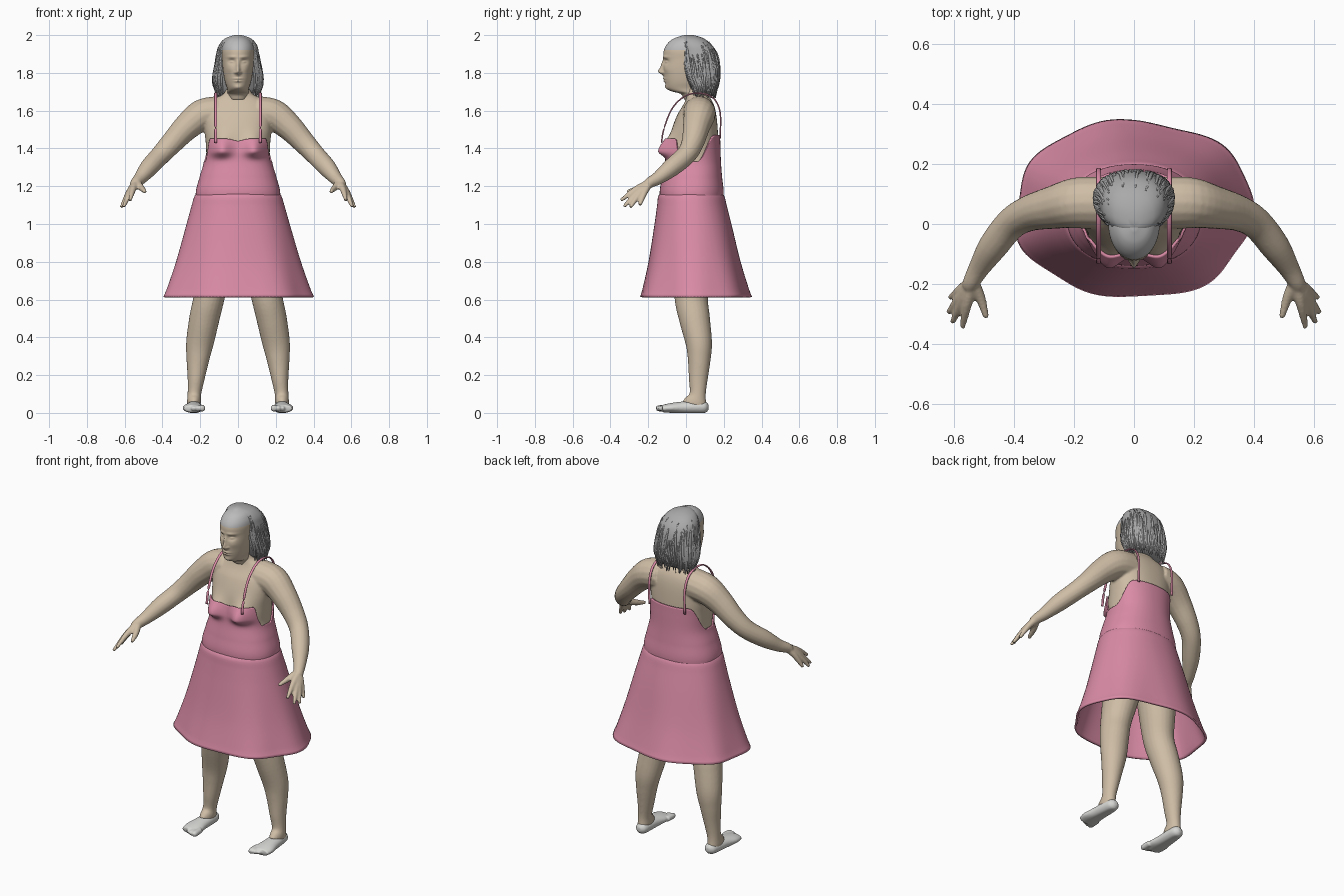
import bpy, bmesh, math, random
from mathutils import Vector

random.seed(4)
if "Cube" in bpy.data.objects:
    bpy.data.objects.remove(bpy.data.objects["Cube"])


def material(name, rgb):
    m = bpy.data.materials.new(name)
    m.use_nodes = True
    m.diffuse_color = (*rgb, 1)
    b = m.node_tree.nodes["Principled BSDF"]
    b.inputs["Base Color"].default_value = (*rgb, 1)
    b.inputs["Roughness"].default_value = 0.8
    return m


SKIN = material("skin", (0.62, 0.51, 0.38))
PINK = material("pink cloth", (0.70, 0.26, 0.38))
HAIR = material("grey hair", (0.40, 0.40, 0.40))
SCALP = material("light grey scalp", (0.50, 0.50, 0.50))
FOOT = material("pale grey feet", (0.68, 0.68, 0.66))


def at(table, u):
    """Smooth interpolation of table rows, keyed by their first column."""
    n = len(table)
    i = max(0, min(n - 2, sum(r[0] <= u for r in table) - 1))
    p, q = table[i], table[i + 1]
    o, r = table[max(i - 1, 0)], table[min(i + 2, n - 1)]
    h = q[0] - p[0]
    t = max(0, min(1, (u - p[0]) / h))
    out = []
    for k in range(1, len(p)):
        m0 = (q[k] - o[k]) / (q[0] - o[0]) * h
        m1 = (r[k] - p[k]) / (r[0] - p[0]) * h
        d = q[k] - p[k]
        out.append(p[k] + t * (m0 + t * (3 * d - 2 * m0 - m1 + t * (m0 + m1 - 2 * d))))
    return out


def section(table, z, a, n=2.0):
    """Point on a rounded cross-section; rows are z, half width, front y, back y."""
    rx, yf, yb = at(table, z)
    c, s = math.cos(a), math.sin(a)
    x = rx * math.copysign(abs(c) ** (2 / n), c)
    y = (yf + yb) / 2 + (yb - yf) / 2 * math.copysign(abs(s) ** (2 / n), s)
    return Vector((x, y, z))


def grid(bm, fn, nu, nv, caps=True):
    rows = [[bm.verts.new(fn(math.tau * i / nu, j / nv)) for i in range(nu)]
            for j in range(nv + 1)]
    for lo, hi in zip(rows, rows[1:]):
        for i in range(nu):
            k = (i + 1) % nu
            bm.faces.new((lo[i], lo[k], hi[k], hi[i]))
    if caps:
        bm.faces.new(rows[0][::-1])
        bm.faces.new(rows[-1])


def tube(bm, pts, ref=(0, 0, 1), sides=16, steps=5):
    """Elliptical tube through x, y, z, radius a, radius b."""
    table = [(i, *p) for i, p in enumerate(pts)]
    last = len(pts) - 1

    def fn(a, t):
        u = t * last
        x, y, z, ra, rb = at(table, u)
        d = Vector(at(table, u + 0.1)[:3]) - Vector(at(table, u - 0.1)[:3])
        d.normalize()
        e = Vector(ref).cross(d).normalized()
        return Vector((x, y, z)) + e * ra * math.cos(a) + d.cross(e) * rb * math.sin(a)
    grid(bm, fn, sides, last * steps)


def finish(bm, name, mats, voxel=0, thick=0):
    bmesh.ops.recalc_face_normals(bm, faces=bm.faces)
    me = bpy.data.meshes.new(name)
    bm.to_mesh(me)
    bm.free()
    for m in mats:
        me.materials.append(m)
    me.shade_smooth()
    ob = bpy.data.objects.new(name, me)
    bpy.context.scene.collection.objects.link(ob)
    if voxel:
        r = ob.modifiers.new("blend", "REMESH")
        r.mode, r.voxel_size, r.use_smooth_shade = "VOXEL", voxel, True
        s = ob.modifiers.new("soften", "SMOOTH")
        s.factor, s.iterations = 0.5, 5
    if thick:
        s = ob.modifiers.new("thickness", "SOLIDIFY")
        s.thickness, s.offset = thick, -1
    return ob


def gauss(d, w):
    return math.exp(-(d / w) ** 2)


def smooth(v, lo, hi):
    t = max(0, min(1, (v - lo) / (hi - lo)))
    return t * t * (3 - 2 * t)


# Torso shape, shared by the body and the bodice
TORSO = [(0.88, .16, -.06, .13), (1.0, .2, -.10, .17), (1.16, .213, -.128, .188),
         (1.25, .192, -.115, .18), (1.33, .170, -.10, .174), (1.42, .170, -.09, .171),
         (1.5, .178, -.075, .168), (1.58, .18, -.045, .16), (1.63, .16, -.015, .148),
         (1.665, .12, .0, .13), (1.69, .075, .0, .11), (1.76, .055, -.005, .1)]


def torso(a, z):
    p = section(TORSO, z, a, 2.3)
    if math.sin(a) < 0:
        p.y -= 0.055 * gauss(abs(p.x) - .085, .05) * gauss(z - 1.385, .075 if z > 1.385 else .03)
    return p


# Body: torso, arms, hands and legs blended into one skin
bm = bmesh.new()
grid(bm, lambda a, t: torso(a, .88 + .88 * t), 64, 90)
TIPS = [(.572, -.345, 1.125), (.605, -.328, 1.092), (.618, -.295, 1.088), (.612, -.245, 1.1)]
for s in (1, -1):
    tube(bm, [(s * x, y, z, r, r) for x, y, z, r in (
        (.10, .07, 1.59, .088), (.19, .07, 1.575, .085), (.27, .055, 1.515, .072),
        (.35, .035, 1.43, .06), (.41, .0, 1.365, .053), (.47, -.075, 1.3, .049),
        (.515, -.145, 1.245, .036), (.54, -.19, 1.22, .029), (.55, -.21, 1.205, .025))])
    wrist = Vector((.54, -.19, 1.22))
    for tip in TIPS:
        k = wrist.lerp(Vector(tip), .5)
        tube(bm, [(s * wrist.x, wrist.y, wrist.z, .02, .02),
                  (s * k.x, k.y, k.z + .01, .017, .017),
                  (s * tip[0], tip[1], tip[2], .0095, .0095)], sides=10)
    tube(bm, [(s * .535, -.195, 1.215, .022, .022), (s * .51, -.25, 1.19, .017, .017),
              (s * .492, -.312, 1.17, .01, .01)], sides=10)
    tube(bm, [(s * x, y, z, a, b) for x, y, z, a, b in (
        (.10, .05, .98, .10, .115), (.125, .045, .8, .10, .11), (.152, .028, .62, .083, .09),
        (.178, .045, .5, .08, .082), (.202, .068, .37, .073, .07), (.213, .07, .28, .06, .06),
        (.222, .065, .18, .045, .05), (.231, .062, .1, .036, .043),
        (.233, .052, .06, .037, .06), (.234, .042, .035, .035, .066))], ref=(0, 1, 0), sides=24)
finish(bm, "body", [SKIN], voxel=.006)

# Feet with toes
for s, side in ((1, "left"), (-1, "right")):
    bm = bmesh.new()
    tube(bm, [(s * x, y, z, a, b) for x, y, z, a, b in (
        (.23, .12, .03, .014, .014), (.23, .1, .03, .034, .031), (.232, .05, .03, .041, .034),
        (.235, -.02, .028, .046, .032), (.237, -.08, .026, .056, .026),
        (.237, -.125, .022, .05, .02))], sides=24)
    for i in range(5):
        x, r = .19 + .023 * i, .017 - .0015 * i
        tip = -.158 + .007 * i * i / 2
        tube(bm, [(s * x, -.09, .026, r, r), (s * x, tip + .015, .024, r, r),
                  (s * x, tip, .02, r * .6, r * .6)], sides=12)
    for v in bm.verts:
        v.co.z = max(v.co.z, 0)
    finish(bm, side + "_foot", [FOOT], voxel=.005)

# Head with face relief; features are x, z, width, height, depth
HEAD = [(1.66, .05, -.01, .1), (1.69, .056, -.03, .1), (1.702, .056, -.075, .1),
        (1.718, .058, -.1, .1), (1.75, .068, -.111, .11), (1.79, .076, -.117, .12),
        (1.83, .081, -.12, .13), (1.87, .084, -.119, .14), (1.92, .086, -.117, .14),
        (1.955, .076, -.098, .12), (1.982, .053, -.065, .09), (1.998, .012, -.02, .04)]
FACE = [(.033, 1.86, .018, .013, -.013), (.033, 1.858, .011, .006, .008),
        (0, 1.808, .011, .018, .026), (0, 1.84, .009, .025, .012),
        (.013, 1.802, .008, .007, .009), (.032, 1.884, .025, .008, .005),
        (0, 1.770, .022, .005, .007), (0, 1.756, .018, .005, .007),
        (0, 1.722, .022, .012, .007), (.045, 1.82, .02, .02, .004)]


def head(a, t):
    z = 1.66 + .338 * t
    p = section(HEAD, z, a, 2.1)
    if math.sin(a) < 0:
        p.y -= sum(d * gauss(abs(p.x) - x, w) * gauss(z - fz, h) for x, fz, w, h, d in FACE)
    return p


bm = bmesh.new()
grid(bm, head, 160, 110)
for f in bm.faces:
    f.material_index = int(f.calc_center_median().z > 1.92)
finish(bm, "head", [SKIN, SCALP])

# Hair: a shell with loose locks hanging over it
LOCKS = [(1.695, .105, .035, .15), (1.72, .125, .02, .164), (1.78, .130, -.01, .176),
         (1.85, .118, -.025, .174), (1.91, .110, -.03, .16), (1.95, .099, -.03, .135),
         (1.985, .065, -.025, .09), (2.0, .02, -.01, .04)]
bm = bmesh.new()
grid(bm, lambda a, t: section(LOCKS, 1.695 + .305 * t, a, 2.3), 64, 40)
for i in range(130):
    a = math.radians(random.uniform(-50, 230))
    top, low = random.uniform(1.78, 1.97), random.uniform(1.665, 1.71)
    pts = []
    for j in range(6):
        z = top + (low - top) * j / 5
        p = section(LOCKS, max(z, 1.705), a + .03 * math.sin(j + i), 2.3)
        r = .007 * math.sin(math.pi * (.12 + .8 * j / 5))
        pts.append((p.x, p.y, z, r, r))
    tube(bm, pts, ref=(0, 1, 0), sides=5, steps=2)
finish(bm, "hair", [HAIR])


# Bodice follows the torso, with a shaped upper edge
def bodice(a, t):
    s, x = math.sin(a), .172 * math.cos(a)
    if s < 0:
        top = 1.33 + .122 * smooth(-s, .28, .65) - .012 * gauss(x, .025)
    else:
        top = 1.33 + .14 * smooth(s, .1, .8)
    p = torso(a, 1.14 + t * (top - 1.14))
    out = Vector((p.x, p.y - .05, 0)).normalized()
    return p + out * .011


bm = bmesh.new()
grid(bm, bodice, 128, 44, caps=False)
finish(bm, "bodice", [PINK], thick=.009)

# Flared skirt with soft folds
SKIRT = [(.615, .395, -.245, .343), (.65, .380, -.234, .33), (.8, .330, -.2, .287),
         (1.0, .273, -.167, .24), (1.1, .245, -.153, .215), (1.148, .230, -.147, .203),
         (1.164, .217, -.134, .19)]


def skirt(a, t):
    z = .615 + .549 * t
    p = section(SKIRT, z, a, 2.15)
    w = 1 + .022 * (1 - t) ** 1.5 * (math.cos(7 * a + .6) + .6 * math.sin(4 * a))
    return Vector((p.x * w, .05 + (p.y - .05) * w, z))


bm = bmesh.new()
grid(bm, skirt, 128, 40, caps=False)
finish(bm, "skirt", [PINK], thick=.012)

# Shoulder straps
for s, side in ((1, "left"), (-1, "right")):
    bm = bmesh.new()
    tube(bm, [(s * .118, y, z, .008, .004) for y, z in (
        (-.13, 1.43), (-.118, 1.5), (-.08, 1.6), (-.03, 1.66), (.03, 1.69), (.1, 1.688),
        (.155, 1.655), (.182, 1.58), (.18, 1.45))], ref=(0, .3, 1), sides=10)
    finish(bm, side + "_strap", [PINK])
